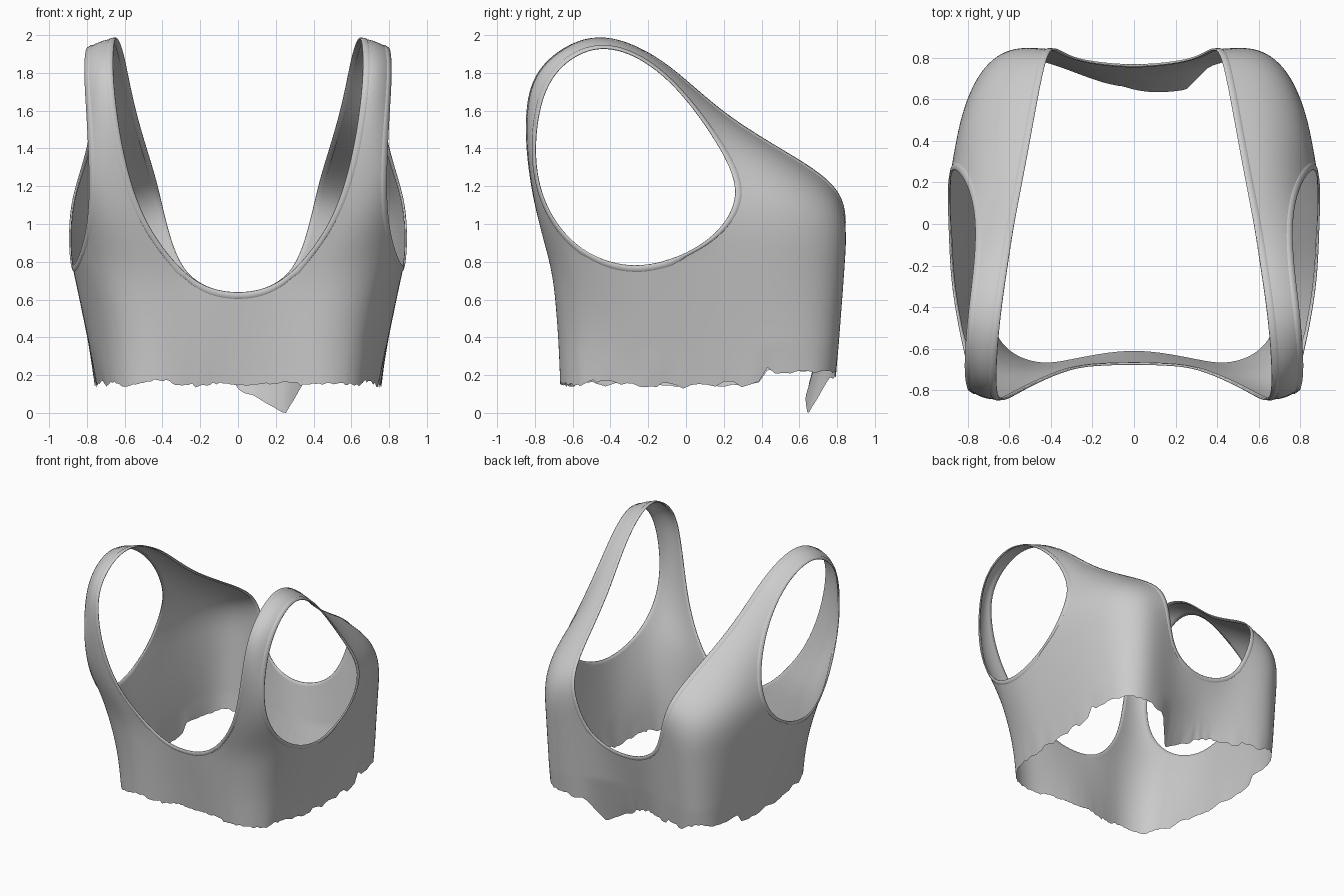
import bpy, bmesh, math
from mathutils import Vector, noise

if "Cube" in bpy.data.objects:
    bpy.data.objects.remove(bpy.data.objects["Cube"])

grey = bpy.data.materials.new("light grey cloth")
grey.diffuse_color = (0.6, 0.6, 0.6, 1)
grey.use_nodes = True
grey.node_tree.nodes["Principled BSDF"].inputs["Base Color"].default_value = grey.diffuse_color

# Strap stations from front base, over the shoulder, to back base (one side)
NECK = [(.3, -.685, .74), (.5, -.775, 1.0), (.6, -.835, 1.31), (.648, -.85, 1.6),
        (.67, -.795, 1.84), (.655, -.5, 2.03), (.61, -.2, 1.92), (.58, 0, 1.76),
        (.54, .2, 1.58), (.49, .47, 1.41), (.43, .8, 1.22), (.39, .86, 1.03),
        (.31, .795, .75)]
MIDDLE = [(.61, -.705, .79), (.67, -.785, 1.03), (.705, -.835, 1.3), (.725, -.845, 1.6),
          (.745, -.775, 1.85), (.73, -.49, 2.01), (.69, -.2, 1.91), (.675, 0, 1.73),
          (.67, .19, 1.53), (.695, .41, 1.36), (.74, .68, 1.15), (.745, .755, .96),
          (.745, .755, .8)]
ARM = [(.825, -.565, .85), (.785, -.735, 1.05), (.785, -.81, 1.3), (.8, -.79, 1.6),
       (.815, -.7, 1.83), (.8, -.46, 1.97), (.765, -.2, 1.87), (.755, 0, 1.675),
       (.78, .15, 1.46), (.83, .25, 1.28), (.88, .28, 1.12), (.893, .17, .94),
       (.885, -.05, .81)]
# Lower band: hem outline from front centre to back centre
HEM = [(0, -.605), (.15, -.62), (.3, -.65), (.43, -.675), (.55, -.645), (.63, -.585),
       (.68, -.5), (.74, -.25), (.75, 0), (.765, .4), (.74, .72), (.56, .825),
       (.31, .74), (.15, .675), (0, .65)]


def across(n, m, a):
    """Five points on the curve through neck edge, middle and arm edge."""
    n, m, a = Vector(n), Vector(m), Vector(a)
    quarter = n * .375 + m * .75 - a * .125
    return [n, quarter, m, a * .375 + m * .75 - n * .125, a]


def quad_grid(bm, rows):
    vs = [[bm.verts.new(p) for p in r] for r in rows]
    for r, s in zip(vs, vs[1:]):
        for i in range(len(r) - 1):
            bm.faces.new((r[i], r[i + 1], s[i + 1], s[i]))


def band_point(a, b, t):
    """Point between hem and band top; front corners flare out only near the top."""
    p = a.lerp(b, t)
    if a.y < -.4 and a.x > .4:
        s = t ** 1.7
        p.x, p.y = a.x + (b.x - a.x) * s, a.y + (b.y - a.y) * s
    return p


# Control cage for half of the garment
cage = bmesh.new()
strap = [across(*p) for p in zip(NECK, MIDDLE, ARM)]
quad_grid(cage, strap)
top = [Vector((0, -.67, .63)), Vector((.15, -.675, .65))] + strap[0]
top += [Vector((.875, -.3, .755))] + strap[-1][::-1]
top += [Vector((.15, .77, .65)), Vector((0, .76, .625))]
low = [Vector((x, y, .16)) for x, y in HEM]
quad_grid(cage, [[band_point(a, b, k / 3) for a, b in zip(low, top)] for k in range(4)])
bmesh.ops.remove_doubles(cage, verts=cage.verts, dist=.0005)
bmesh.ops.recalc_face_normals(cage, faces=cage.faces)
side = max(cage.faces, key=lambda f: f.calc_center_median().x)
if side.normal.x < 0:
    bmesh.ops.reverse_faces(cage, faces=cage.faces)
mesh = bpy.data.meshes.new("cage")
cage.to_mesh(mesh)
cage_obj = bpy.data.objects.new("cage", mesh)
bpy.context.collection.objects.link(cage_obj)
mirror = cage_obj.modifiers.new("mirror", 'MIRROR')
mirror.use_clip = True
sub = cage_obj.modifiers.new("smooth", 'SUBSURF')
sub.levels = sub.render_levels = 3
deps = bpy.context.evaluated_depsgraph_get()
body = bpy.data.meshes.new_from_object(cage_obj.evaluated_get(deps))
bpy.data.objects.remove(cage_obj)


def add_object(name, bm):
    me = bpy.data.meshes.new(name)
    bm.to_mesh(me)
    me.materials.clear()
    me.materials.append(grey)
    for p in me.polygons:
        p.use_smooth = True
    ob = bpy.data.objects.new(name, me)
    bpy.context.collection.objects.link(ob)
    return ob


# Torn hem: uneven lower edge with one hanging scrap at the back
bm = bmesh.new()
bm.from_mesh(body)
for v in bm.verts:
    x, y, z = v.co
    w = max(0, min(1, (.36 - z) / .2))
    if w:
        dz = .035 * noise.noise(Vector((x * 9, y * 9, .3)))
        dz += .02 * noise.noise(Vector((x * 31, y * 31, 5)))
        if y > .4:
            dz += .06 * min(1, abs(x) / .6)
            scrap = (x + .05) / .3 if x < .25 else (.36 - x) / .11
            s = max(0, min(1, scrap))
            dz = dz * (1 - s) - .16 * s
            v.co.y -= .07 * s * w
        v.co.z += dz * w
shift = min(v.co.z for v in bm.verts)
for v in bm.verts:
    v.co.z -= shift * max(0, min(1, (.36 - v.co.z) / .2))
bm.normal_update()

# Folded binding along the neck opening and both arm openings
WIDTH, LIFT = .033, .005
trims = {"neck_trim": bmesh.new(), "arm_trim": bmesh.new()}
made = {name: {} for name in trims}


def section(v, name):
    """Binding cross-section at an edge vertex, shared between neighbours."""
    if v not in made[name]:
        inner = [e.other_vert(v) for e in v.link_edges if not e.is_boundary]
        d = sum((o.co - v.co for o in inner), Vector())
        n = v.normal
        d = (d - n * d.dot(n)).normalized()
        pts = [v.co + d * WIDTH + n * .001, v.co + d * WIDTH * .8 + n * LIFT,
               v.co + n * LIFT, v.co - d * .003, v.co - n * LIFT,
               v.co + d * WIDTH * .8 - n * LIFT]
        made[name][v] = [trims[name].verts.new(p) for p in pts]
    return made[name][v]


def edge_loop(v):
    """All vertices of the open border that contains v."""
    loop, stack = {v}, [v]
    while stack:
        for e in stack.pop().link_edges:
            for o in e.verts:
                if e.is_boundary and o not in loop:
                    loop.add(o)
                    stack.append(o)
    return loop


# The neck border is the one that crosses the centre line
front = min((v for v in bm.verts if v.is_boundary and v.co.z > .5),
            key=lambda v: abs(v.co.x))
neck_loop = edge_loop(front)
for e in bm.edges:
    if e.is_boundary and min(v.co.z for v in e.verts) > .5:
        name = "neck_trim" if e.verts[0] in neck_loop else "arm_trim"
        a, b = (section(v, name) for v in e.verts)
        for i in range(5):
            trims[name].faces.new((a[i], b[i], b[i + 1], a[i + 1]))

add_object("top_body", bm)
for name, t in trims.items():
    bmesh.ops.recalc_face_normals(t, faces=t.faces)
    add_object(name, t)
